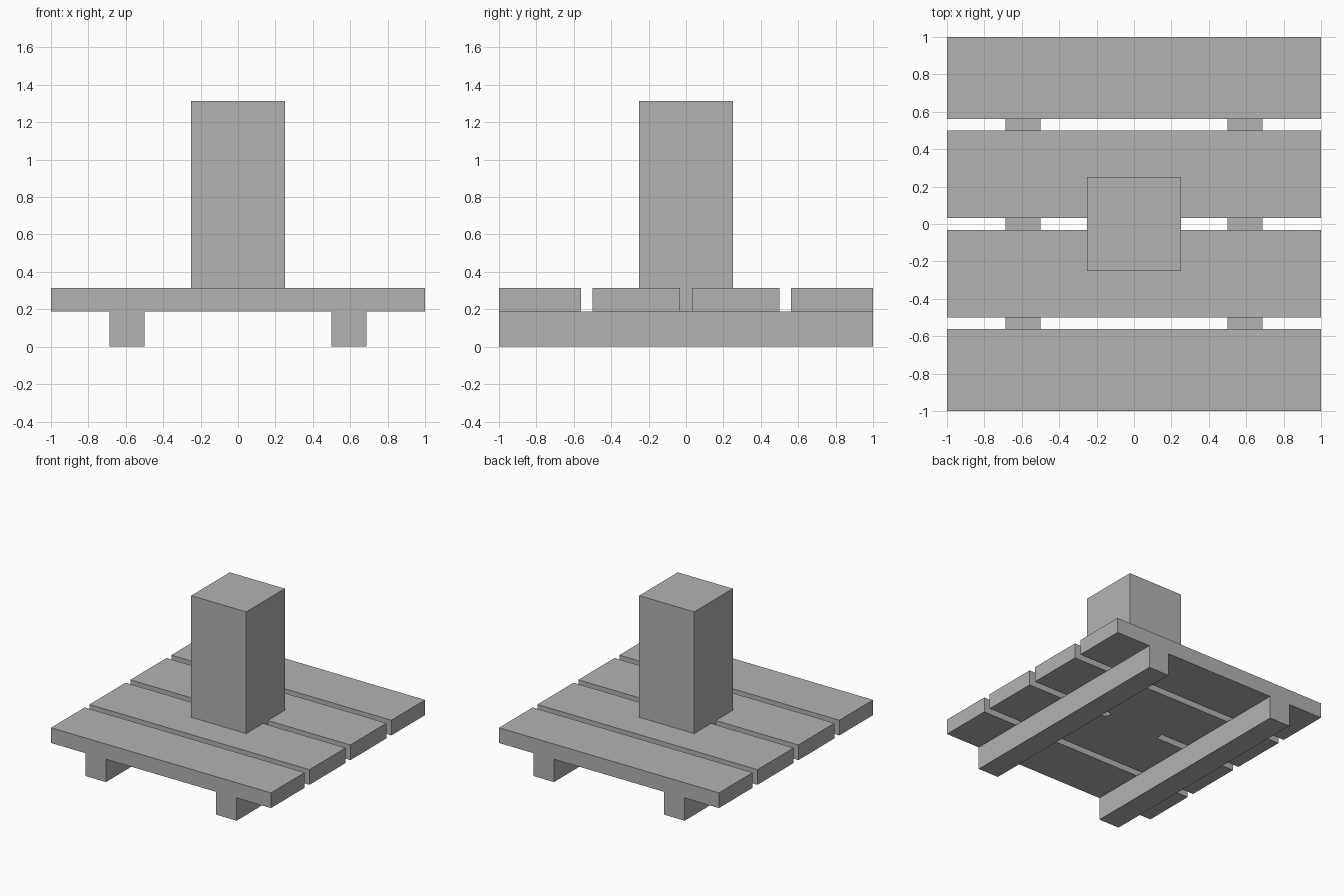
import bpy

default_cube = bpy.data.objects.get("Cube")
if default_cube:
    bpy.data.objects.remove(default_cube, do_unlink=True)

GREY = (0.45, 0.45, 0.45, 1.0)
material = bpy.data.materials.new("plain_grey")
material.use_nodes = True
material.diffuse_color = GREY
material.node_tree.nodes["Principled BSDF"].inputs["Base Color"].default_value = GREY


def box(name, low, high):
    """Add a box spanning two opposite corners."""
    centre = [(a + b) / 2 for a, b in zip(low, high)]
    bpy.ops.mesh.primitive_cube_add(size=1, location=centre)
    obj = bpy.context.object
    obj.name = name
    obj.scale = [b - a for a, b in zip(low, high)]
    bpy.ops.object.transform_apply(location=False, rotation=False, scale=True)
    obj.data.materials.append(material)
    return obj


RUNNER_TOP = 0.1875
DECK_TOP = 0.3125
POST_TOP = 1.3125

# Two runners and four deck planks, mirrored about the centre
for side, x0, x1 in (("left", 0.5, 0.6875), ("right", -0.6875, -0.5)):
    box(f"{side}_runner", (x0, -1, 0), (x1, 1, RUNNER_TOP))

for place, sign in (("front", -1), ("back", 1)):
    for part, inner, outer in (("inner", 0.03125, 0.5), ("outer", 0.5625, 1)):
        y0, y1 = sorted((sign * inner, sign * outer))
        box(f"{place}_{part}_plank", (-1, y0, RUNNER_TOP), (1, y1, DECK_TOP))

# Square post set through the deck, filling the middle gap
box("post", (-0.25, -0.25, RUNNER_TOP), (0.25, 0.25, POST_TOP))
